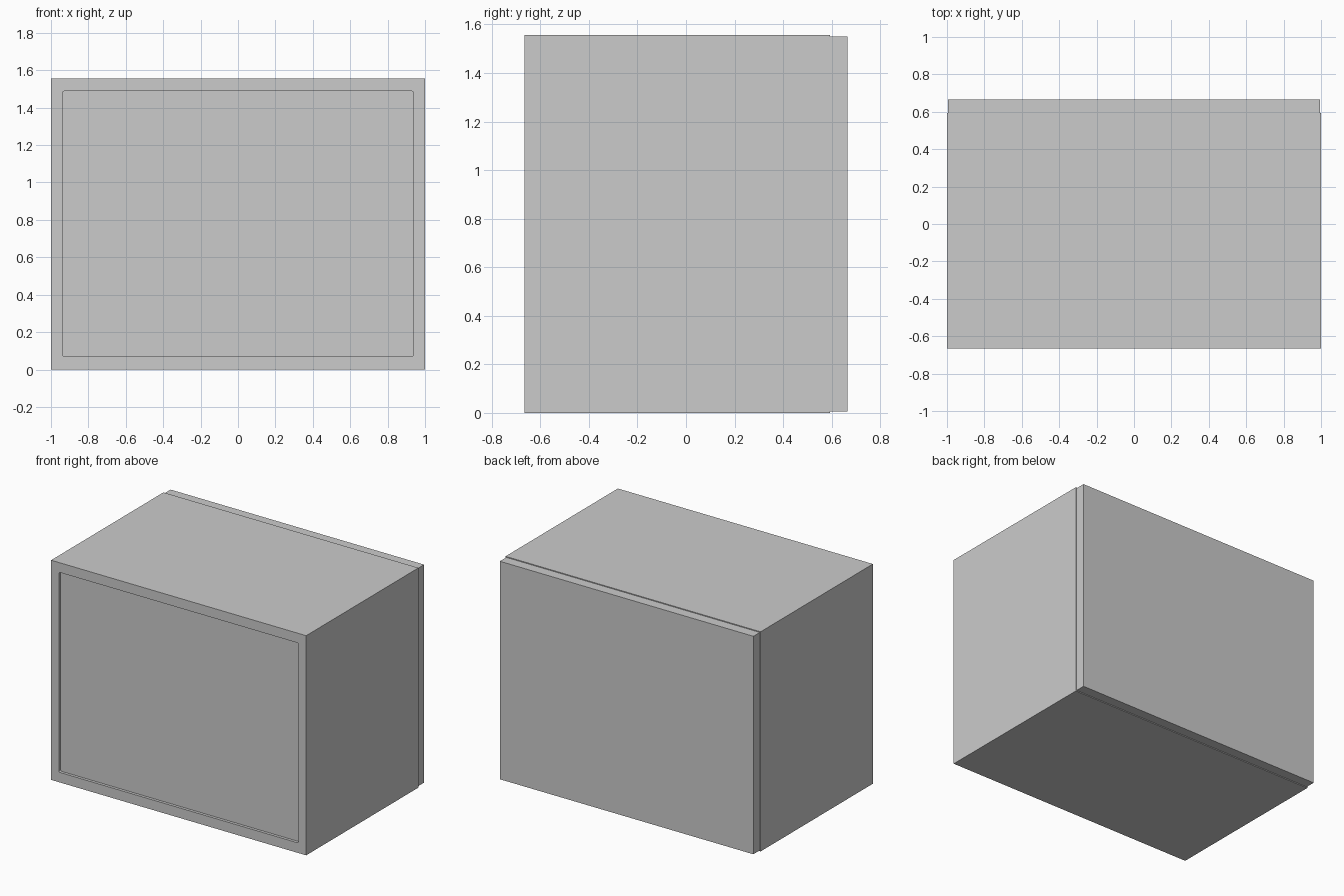
import bpy, bmesh

if "Cube" in bpy.data.objects:
    bpy.data.objects.remove(bpy.data.objects["Cube"])


def box(name, lo, hi, corner=0.0):
    """Axis-aligned box; corner rounds the four edges running along y."""
    bm = bmesh.new()
    bmesh.ops.create_cube(bm, size=1)
    for v in bm.verts:
        for i in range(3):
            v.co[i] = lo[i] if v.co[i] < 0 else hi[i]
    if corner:
        edges = [e for e in bm.edges
                 if abs(e.verts[0].co.y - e.verts[1].co.y) > 1e-4]
        bmesh.ops.bevel(bm, geom=edges, offset=corner, segments=4,
                        profile=0.5, affect='EDGES')
    bmesh.ops.recalc_face_normals(bm, faces=bm.faces)
    mesh = bpy.data.meshes.new(name)
    bm.to_mesh(mesh)
    bm.free()
    ob = bpy.data.objects.new(name, mesh)
    bpy.context.collection.objects.link(ob)
    return ob


H = 1.557      # height
D = 0.665      # half depth
SEAM = 0.593   # where the back panel starts

# Main cabinet body
body = box("cabinet_body", (-1, -D, 0), (1, SEAM, H))

# Shallow round-cornered recess in the front
cutter = box("front_recess_cutter", (-0.939, -D - 0.1, 0.071),
             (0.939, -D + 0.02, 1.488), corner=0.01)
cutter.hide_render = True
cutter.hide_set(True)
cut = body.modifiers.new("front_recess", 'BOOLEAN')
cut.operation = 'DIFFERENCE'
cut.solver = 'EXACT'
cut.object = cutter

# Slightly smaller panel on the back
box("back_panel", (-0.994, SEAM, 0.006), (0.994, D, H - 0.006))
